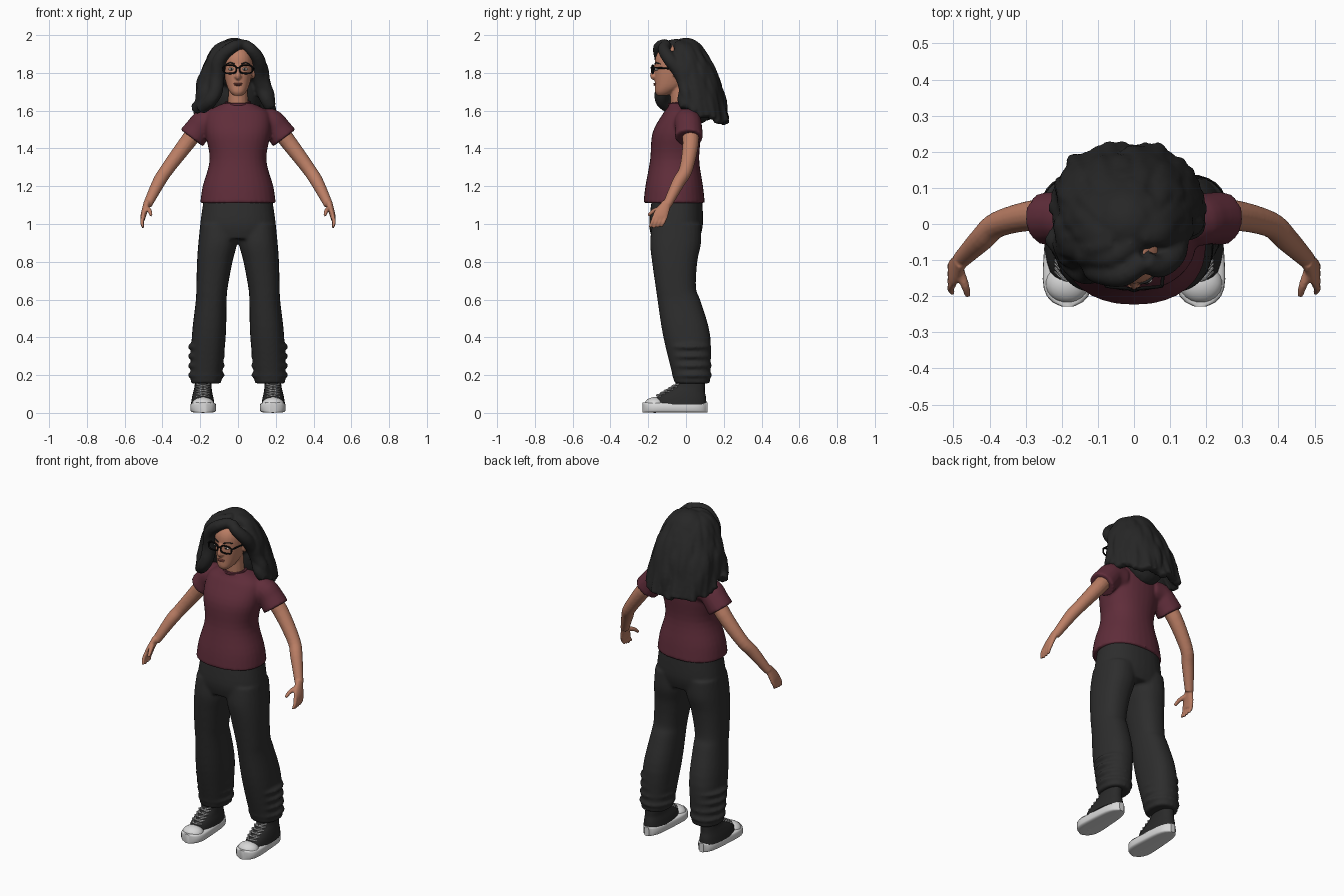
import bpy, bmesh, math, random
from mathutils import Vector, Matrix

random.seed(4)
if "Cube" in bpy.data.objects:
    bpy.data.objects.remove(bpy.data.objects["Cube"])

ACROSS, DEPTH, UP = Vector((1, 0, 0)), Vector((0, 1, 0)), Vector((0, 0, 1))


def material(name, *colour):
    rgb = colour * 3 if len(colour) == 1 else colour
    mat = bpy.data.materials.new(name)
    mat.use_nodes = True
    mat.diffuse_color = (*rgb, 1)
    shader = next(node for node in mat.node_tree.nodes if node.type == "BSDF_PRINCIPLED")
    shader.inputs["Base Color"].default_value = (*rgb, 1)
    shader.inputs["Roughness"].default_value = .8
    return mat


SKIN = material("skin", .5, .21, .13)
SHIRT = material("maroon cloth", .115, .026, .042)
CLOTH = material("charcoal cloth", .026)
HAIR = material("black hair", .02)
RUBBER = material("white rubber", .68)
CANVAS = material("black canvas", .023)
LACE = material("grey lace", .5)
FRAME = material("black frame", .005)
LIP = material("lip", .27, .08, .06)
EYE = material("eye white", .65, .6, .56)


def signed_power(value, power):
    return math.copysign(abs(value) ** power, value)


def smooth_keys(keys, steps):
    """Catmull-Rom interpolation of key tuples."""
    result = []
    for i in range(len(keys) - 1):
        before, start, end = keys[max(i - 1, 0)], keys[i], keys[i + 1]
        after = keys[min(i + 2, len(keys) - 1)]
        for step in range(steps):
            t = step / steps
            result.append([b + t * (c - a + t * (2 * a - 5 * b + 4 * c - d
                                                 + t * (3 * b - a - 3 * c + d))) / 2
                           for a, b, c, d in zip(before, start, end, after)])
    return result + [list(keys[-1])]


def tube(bm, keys, sides=16, wide=ACROSS, axis=None, square=2, steps=4, mirror=False):
    """Sweep a (super)ellipse along keys of x, y, z, radius[, second radius]."""
    keys = smooth_keys([key if len(key) == 5 else (*key, key[3]) for key in keys], steps)
    points = [Vector(key[:3]) for key in keys]
    for side in ((1, -1) if mirror else (1,)):
        rings = []
        for i, (centre, key) in enumerate(zip(points, keys)):
            along = axis or points[min(i + 1, len(points) - 1)] - points[max(i - 1, 0)]
            along = along.normalized()
            first = (wide - along * along.dot(wide)).normalized()
            second = along.cross(first)
            ring = []
            for j in range(sides):
                angle = math.tau * j / sides
                spot = (centre + first * key[3] * signed_power(math.cos(angle), 2 / square)
                        + second * key[4] * signed_power(math.sin(angle), 2 / square))
                ring.append(bm.verts.new((spot.x * side, spot.y, spot.z)))
            rings.append(ring)
        for lower, upper in zip(rings, rings[1:]):
            for j in range(sides):
                k = (j + 1) % sides
                bm.faces.new((lower[j], lower[k], upper[k], upper[j]))
        bm.faces.new(rings[0])
        bm.faces.new(rings[-1])


def loft(bm, levels, **options):
    """Stack level rings given as height, centre x, half width, front y, back y."""
    tube(bm, [(x, (front + back) / 2, z, half, (back - front) / 2)
              for z, x, half, front, back in levels], axis=UP, **options)


def ball(bm, centre, radii, mirror=False):
    x, y, z = centre
    for side in ((1, -1) if mirror else (1,)):
        place = Matrix.Translation((x * side, y, z)) @ Matrix.Diagonal((*radii, 1))
        bmesh.ops.create_icosphere(bm, subdivisions=3, radius=1, matrix=place)


def finish(name, bm, mat, voxel=0, relax=3):
    """Turn the bmesh into an object; voxel fuses its overlapping pieces."""
    bmesh.ops.recalc_face_normals(bm, faces=bm.faces)
    mesh = bpy.data.meshes.new(name)
    bm.to_mesh(mesh)
    bm.free()
    mesh.materials.append(mat)
    mesh.shade_smooth()
    if not voxel:
        mesh.set_sharp_from_angle(angle=math.radians(45))
    part = bpy.data.objects.new(name, mesh)
    bpy.context.collection.objects.link(part)
    if voxel:
        fuse = part.modifiers.new("fuse", "REMESH")
        fuse.mode, fuse.voxel_size, fuse.use_smooth_shade = "VOXEL", voxel, True
        soften = part.modifiers.new("soften", "SMOOTH")
        soften.factor, soften.iterations = .5, relax


# Shirt: torso, sleeves and collar band
bm = bmesh.new()
loft(bm, [(1.11, 0, .2, -.225, .1), (1.2, 0, .187, -.215, .09), (1.34, 0, .15, -.19, .07),
          (1.48, 0, .172, -.178, .08), (1.58, 0, .167, -.125, .08), (1.62, 0, .12, -.095, .065),
          (1.64, 0, .07, -.09, .035)], sides=32, square=2.2)
tube(bm, [(.1, .01, 1.54, .07), (.17, .01, 1.54, .072), (.21, .015, 1.5, .072),
          (.245, .015, 1.455, .075)], wide=DEPTH, mirror=True)
finish("shirt", bm, SHIRT, voxel=.009)

bm = bmesh.new()
turns = [math.tau * i / 24 for i in range(25)]
tube(bm, [(.062 * math.cos(turn), .058 * math.sin(turn) - .03, 1.64 + .008 * math.sin(turn), .008)
          for turn in turns], sides=8, wide=UP, steps=1)
finish("collar_band", bm, SHIRT)

# Trousers: hips and two baggy legs with gathered folds above the hems
bm = bmesh.new()
loft(bm, [(1.14, 0, .18, -.18, .085), (1, 0, .2, -.195, .09), (.92, 0, .2, -.18, .07)],
     sides=32, square=2.3)
loft(bm, [(1, .1, .1, -.18, .08), (.9, .107, .103, -.19, .08), (.8, .123, .094, -.18, .06),
          (.66, .138, .083, -.16, .053), (.59, .142, .082, -.15, .078),
          (.4, .155, .09, -.12, .13), (.155, .17, .08, -.06, .126)],
     sides=24, square=2.3, mirror=True)
for i in range(4):
    ball(bm, (.168, .032 - i / 200, .2 + i / 20), (.099, .107 + i / 300, .03), mirror=True)
finish("trousers", bm, CLOTH, voxel=.009, relax=4)

# Arms, palms, fingers and thumbs
bm = bmesh.new()
tube(bm, [(.2, .015, 1.52, .046), (.27, .025, 1.43, .043), (.375, 0, 1.29, .036),
          (.42, -.04, 1.22, .034), (.48, -.1, 1.1, .024)], wide=DEPTH, mirror=True)
tube(bm, [(.48, -.1, 1.115, .024, .019), (.5, -.133, 1.05, .04, .015), (.504, -.14, 1.02, .034, .011)],
     wide=DEPTH, mirror=True)
for i in range(4):
    y = i / 50 - .167
    tip = .978 + .004 * abs(i - 1)
    tube(bm, [(.502, y, 1.04, .011), (.508, y - .012, 1.01, .01), (.502, y - .025, tip, .007)],
         sides=10, wide=DEPTH, mirror=True)
tube(bm, [(.485, -.125, 1.085, .014), (.468, -.17, 1.07, .012), (.46, -.2, 1.045, .008)],
     sides=10, wide=UP, mirror=True)
finish("arms", bm, SKIN, voxel=.005)

# Head with neck, nose and ears
bm = bmesh.new()
loft(bm, [(1.68, 0, .024, -.152, -.1), (1.7, 0, .043, -.164, -.06), (1.74, 0, .062, -.165, 0),
          (1.82, 0, .079, -.166, .05), (1.88, 0, .079, -.162, .05), (1.92, 0, .064, -.14, .04),
          (1.945, 0, .035, -.1, 0)], sides=28, square=2.2)
tube(bm, [(0, -.025, 1.58, .054), (0, -.035, 1.74, .051)])
tube(bm, [(0, -.163, 1.838, .008), (0, -.178, 1.785, .0125), (0, -.164, 1.77, .011)], sides=12)
ball(bm, (.011, -.167, 1.78), (.009, .01, .008), mirror=True)
ball(bm, (.081, -.05, 1.8), (.01, .02, .032), mirror=True)
finish("head", bm, SKIN, voxel=.005, relax=2)

# Facial details
bm = bmesh.new()
for z, width in ((1.743, .024), (1.736, .02)):
    ball(bm, (0, -.161, z), (width, .012, .005))
finish("lips", bm, LIP)
bm = bmesh.new()
ball(bm, (.035, -.155, 1.82), (.016, .01, .0075), mirror=True)
finish("eyes", bm, EYE)
bm = bmesh.new()
ball(bm, (.035, -.162, 1.82), (.0065, .006, .0065), mirror=True)
tube(bm, [(.016, -.165, 1.847, .003), (.04, -.157, 1.853, .004), (.062, -.135, 1.847, .002)],
     sides=8, wide=UP, mirror=True)
finish("irises_and_brows", bm, HAIR)

# Glasses: rims, bridge and temples
bm = bmesh.new()
tube(bm, [(.043 + .034 * signed_power(math.cos(turn), .7), .004 * math.cos(turn) - .176,
           1.819 + .022 * signed_power(math.sin(turn), .7), .0045) for turn in turns],
     sides=8, wide=DEPTH, steps=1, mirror=True)
tube(bm, [(-.011, -.181, 1.825, .004), (0, -.185, 1.828, .004), (.011, -.181, 1.825, .004)],
     sides=8, wide=UP)
tube(bm, [(.078, -.172, 1.828, .005), (.085, -.04, 1.82, .004)], sides=8, mirror=True)
finish("glasses", bm, FRAME)

# Hair: scalp and back mass, then wavy locks falling from the crown
bm = bmesh.new()
ball(bm, (-.02, 0, 1.85), (.12, .118, .137))
ball(bm, (-.015, .07, 1.72), (.14, .1, .19))
lock_count, joints = 23, 6
for i in range(lock_count):
    angle = math.radians(62 + 208 * i / (lock_count - 1))
    outward = Vector((-math.sin(angle), -math.cos(angle), 0))
    back = max(0, outward.y)
    path = []
    for joint in range(joints + 1):
        fall = (joint / joints) ** 1.5
        flare = .13 * fall ** 2 * abs(math.sin(2 * angle)) if back else 0
        reach = (.04 + .15 * fall ** .4) * (1 + flare + random.uniform(-.05, .05))
        lift = fall ** 3 * (.06 - .08 * back ** .5) + random.uniform(-.012, .012) * fall
        spot = outward * reach + Vector((-.018, .05 * fall - .038, 1.955 - .4 * fall + lift))
        thickness = .022 + .018 * math.sin(math.pi * fall)
        path.append((*spot, thickness * random.uniform(.85, 1.1)))
    tube(bm, path, sides=10, wide=outward.cross(UP))

# Locks swept from the parting to frame the face
right_sweep = [(.03, -.1, 1.955), (-.03, -.142, 1.935), (-.097, -.13, 1.87), (-.11, -.115, 1.78),
               (-.12, -.128, 1.7), (-.15, -.125, 1.65), (-.195, -.08, 1.61)]
left_sweep = [(.03, -.1, 1.955), (.068, -.118, 1.925), (.108, -.085, 1.87), (.116, -.03, 1.8),
              (.13, 0, 1.72), (.152, -.01, 1.66), (.172, 0, 1.62)]
outer_sweep = [(x - .03, y + .05, z) for x, y, z in right_sweep]
for sweep in (right_sweep, outer_sweep, left_sweep):
    tube(bm, [(*spot, .027 + .012 * math.sin(math.pi * i / len(sweep)))
              for i, spot in enumerate(sweep)], sides=12, wide=DEPTH)
finish("hair", bm, HAIR, voxel=.009, relax=2)

# Shoes: sole, toe cap, canvas upper and crossed laces
bm = bmesh.new()
stations = [-math.cos(math.pi * i / 16) for i in range(17)]
tube(bm, [(.184, .172 * u - .057, .028, max(.015, (.064 - .012 * u) * (1 - abs(u) ** 5) ** .5), .027)
          for u in stations], sides=24, axis=DEPTH, square=5, steps=1, mirror=True)
finish("shoe_soles", bm, RUBBER)
bm = bmesh.new()
ball(bm, (.185, -.165, .042), (.061, .055, .042), mirror=True)
finish("toe_caps", bm, RUBBER)
bm = bmesh.new()
loft(bm, [(.045, .187, .062, -.17, .108), (.08, .187, .057, -.158, .106), (.11, .187, .05, -.115, .1),
          (.14, .185, .045, -.065, .1), (.19, .185, .042, -.045, .1)],
     sides=24, square=2.3, mirror=True)
finish("shoe_uppers", bm, CANVAS)
bm = bmesh.new()
for i in range(5):
    y, z = i / 48 - .15, .09 + i / 80
    for lean in (-.034, .034):
        tube(bm, [(.185 - lean, y + .02, z - .004, .004), (.185, y - .006, z + .003, .004),
                  (.185 + lean, y + .03, z + .012, .004)], sides=8, wide=UP, mirror=True)
finish("shoe_laces", bm, LACE)
